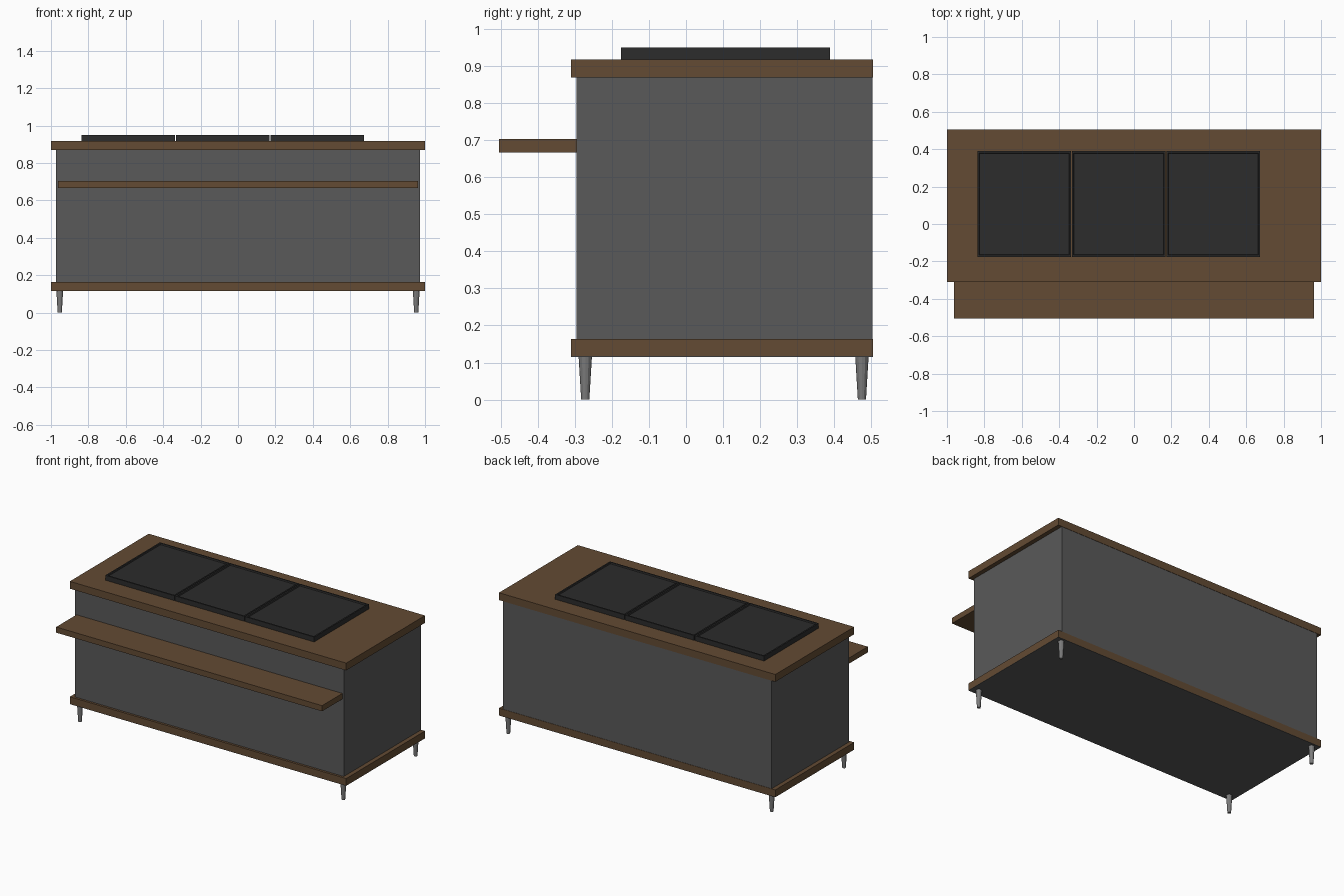
import bpy, bmesh

if "Cube" in bpy.data.objects:
    bpy.data.objects.remove(bpy.data.objects["Cube"])


def material(name, rgb):
    m = bpy.data.materials.new(name)
    m.diffuse_color = (*rgb, 1)
    m.use_nodes = True
    m.node_tree.nodes["Principled BSDF"].inputs["Base Color"].default_value = m.diffuse_color
    return m


WOOD = material("wood", (0.125, 0.07, 0.033))
GREY = material("cabinet_grey", (0.1, 0.1, 0.1))
BLACK = material("black_glass", (0.025, 0.025, 0.025))
METAL = material("leg_metal", (0.2, 0.2, 0.2))


def finish(name, bm, mat):
    me = bpy.data.meshes.new(name)
    bmesh.ops.recalc_face_normals(bm, faces=bm.faces)
    bm.to_mesh(me)
    bm.free()
    me.materials.append(mat)
    ob = bpy.data.objects.new(name, me)
    bpy.context.collection.objects.link(ob)
    return ob


def box_mesh(x, y, z):
    bm = bmesh.new()
    bmesh.ops.create_cube(bm, size=1)
    for v in bm.verts:
        v.co = [(r[0] + r[1]) / 2 + c * (r[1] - r[0]) for r, c in zip((x, y, z), v.co)]
    return bm


def box(name, x, y, z, mat):
    return finish(name, box_mesh(x, y, z), mat)


# Cabinet body, wooden slabs, underside panel and serving shelf
box("cabinet_body", (-0.972, 0.972), (-0.295, 0.503), (0.163, 0.87), GREY)
box("worktop", (-1, 1), (-0.31, 0.505), (0.87, 0.918), WOOD)
box("base_slab", (-1, 1), (-0.31, 0.505), (0.117, 0.163), WOOD)
box("underside_panel", (-1, 1), (-0.31, 0.505), (0.115, 0.117), GREY)
box("front_shelf", (-0.962, 0.962), (-0.505, -0.295), (0.667, 0.704), WOOD)

# Three cooktop trays: a narrow rim around a shallow recess
for i in range(3):
    x0 = -0.839 + i * 0.505
    bm = box_mesh((x0 + 0.002, x0 + 0.503), (-0.176, 0.389), (0.918, 0.95))
    bm.normal_update()
    top = [f for f in bm.faces if f.normal.z > 0.9]
    bmesh.ops.inset_region(bm, faces=top, thickness=0.013)
    bmesh.ops.inset_region(bm, faces=top, thickness=0.004, depth=-0.008)
    finish(f"cooktop_tray_{i + 1}", bm, BLACK)

# Four tapered legs
for side, x in (("left", -0.953), ("right", 0.953)):
    for end, y in (("front", -0.272), ("back", 0.475)):
        bm = bmesh.new()
        bmesh.ops.create_cone(bm, cap_ends=True, segments=12, radius1=0.011,
                              radius2=0.018, depth=0.116)
        bmesh.ops.translate(bm, verts=bm.verts, vec=(x, y, 0.058))
        finish(f"{end}_{side}_leg", bm, METAL)
